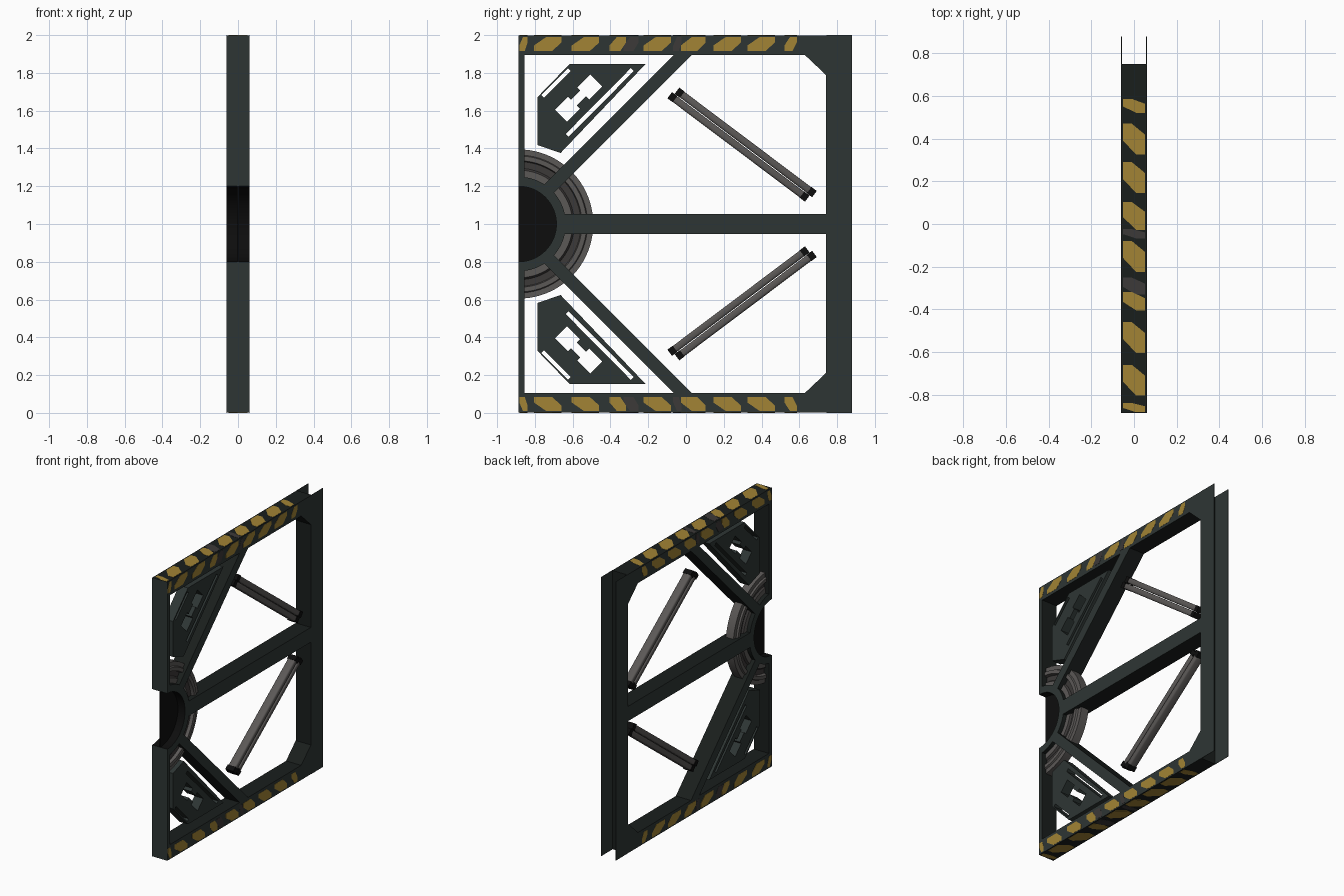
import bpy, bmesh, math
from mathutils import Matrix, Vector

if "Cube" in bpy.data.objects:
    bpy.data.objects.remove(bpy.data.objects["Cube"])

def material(name, rgb):
    m = bpy.data.materials.new(name)
    m.diffuse_color = (*rgb, 1)
    m.use_nodes = True
    m.node_tree.nodes["Principled BSDF"].inputs["Base Color"].default_value = m.diffuse_color
    return m

GREEN = material("dark green paint", (0.027, 0.036, 0.034))
SHADE = material("deep green edge", (0.010, 0.013, 0.012))
BLACK = material("black", (0.004, 0.004, 0.004))
YELLOW = material("hazard yellow", (0.36, 0.23, 0.035))
GREY = material("steel grey", (0.105, 0.098, 0.094))
DARK = material("dark steel", (0.045, 0.041, 0.040))

SIDE = Matrix(((0, 0, 1, 0), (1, 0, 0, 0), (0, 1, 0, 0), (0, 0, 0, 1)))   # drawn in (y, z)
FLAT = Matrix(((0, -1, 0, 0), (1, 0, 0, 0), (0, 0, 1, 0), (0, 0, 0, 1)))  # drawn in (y, -x)
HY, HZ = -0.886, 1.0   # hub centre

def finish(ob):
    bpy.ops.object.select_all(action='DESELECT')
    ob.select_set(True)
    bpy.context.view_layer.objects.active = ob
    bpy.ops.object.shade_smooth_by_angle(angle=math.radians(35))

def plate(name, loops, half, mat, offset=0.0, frame=SIDE, bevel=0.0):
    """Extrude a flat outline (first loop) with holes (other loops)."""
    cu = bpy.data.curves.new(name, 'CURVE')
    cu.dimensions = '2D'
    cu.fill_mode = 'BOTH'
    cu.extrude = half
    for pts in loops:
        s = cu.splines.new('POLY')
        s.points.add(len(pts) - 1)
        for p, (a, b) in zip(s.points, pts):
            p.co = (a, b, 0, 1)
        s.use_cyclic_u = True
    tmp = bpy.data.objects.new(name, cu)
    bpy.context.collection.objects.link(tmp)
    dg = bpy.context.evaluated_depsgraph_get()
    me = bpy.data.meshes.new_from_object(tmp.evaluated_get(dg))
    bpy.data.objects.remove(tmp)
    bm = bmesh.new()
    bm.from_mesh(me)
    bmesh.ops.remove_doubles(bm, verts=bm.verts, dist=1e-5)
    bmesh.ops.dissolve_limit(bm, angle_limit=0.01, verts=bm.verts, edges=bm.edges) if bevel else None
    if bevel:
        bmesh.ops.bevel(bm, geom=list(bm.edges), offset=bevel, segments=3,
                        profile=0.5, affect='EDGES')
    bm.transform(frame @ Matrix.Translation((0, 0, offset)))
    bmesh.ops.recalc_face_normals(bm, faces=bm.faces)
    bm.to_mesh(me)
    bm.free()
    me.materials.clear()
    me.materials.append(mat)
    ob = bpy.data.objects.new(name, me)
    bpy.context.collection.objects.link(ob)
    finish(ob)
    return ob

def arc(r, a0, a1, n):
    return [(HY + r * math.cos(math.radians(a0 + (a1 - a0) * i / n)),
             HZ + r * math.sin(math.radians(a0 + (a1 - a0) * i / n))) for i in range(n + 1)]

def flip(pts, down):
    return [(y, 2 - z) for y, z in pts] if down else pts

def bar(c, d, length, width):
    """Rectangle centred on c running along d."""
    c, d = Vector(c), Vector(d).normalized()
    n = Vector((-d.y, d.x))
    return [tuple(c + d * a * length / 2 + n * b * width / 2)
            for a, b in ((-1, -1), (1, -1), (1, 1), (-1, 1))]

# main frame with four windows and the half-round hub opening
outline = [(HY, 0.001), (0.75, 0.001), (0.75, 1.999), (HY, 1.999)] + arc(0.2, 90, -90, 32)
big = arc(0.25, 12.2, 41.6, 8) + [(0.029, 1.894), (0.63, 1.894), (0.74, 1.79), (0.74, 1.053)]
small = arc(0.25, 57.1, 82.6, 8) + [(-0.066, 1.894), (-0.854, 1.894)]
small = arc(0.25, 57.1, 82.6, 8) + [(-0.854, 1.894), (-0.066, 1.894)]
frame = plate("gate_frame", [outline] + [flip(w, d) for w in (big, small) for d in (0, 1)], 0.06, GREEN)
frame.data.materials.append(SHADE)
frame.data.materials.append(BLACK)
for f in frame.data.polygons:
    c = f.center
    if abs(f.normal.x) < 0.5:
        if math.hypot(c.y - HY, c.z - HZ) < 0.21:
            f.material_index = 2
        elif not (f.normal.y < -0.9 and c.y < -0.88):
            f.material_index = 1

# open rear channel: two thin skins
for s in (-1, 1):
    plate("rear_skin", [[(0.745, 0), (0.88, 0), (0.88, 2), (0.745, 2)]], 0.0015, GREEN, s * 0.0585)

# black hub web
plate("hub_web", [arc(0.202, -90, 90, 32)], 0.004, BLACK)

# stepped steel ring around the hub
half = [(0.24, 0.032), (0.285, 0.032), (0.295, 0.02), (0.33, 0.02),
        (0.335, 0.042), (0.36, 0.042), (0.365, 0.03), (0.395, 0.03)]
prof = half + [(r, -x) for r, x in reversed(half)]
bm = bmesh.new()
rows = []
for i in range(41):
    a = math.radians(-86 + 172 * i / 40)
    rows.append([bm.verts.new((x, HY + r * math.cos(a), HZ + r * math.sin(a))) for r, x in prof])
for p, q in zip(rows, rows[1:]):
    for k in range(len(prof)):
        j = (k + 1) % len(prof)
        f = bm.faces.new((p[k], p[j], q[j], q[k]))
        if k in (1, 2, 12, 13):
            f.material_index = 1
bm.faces.new(rows[0])
bm.faces.new(rows[-1])
bmesh.ops.recalc_face_normals(bm, faces=bm.faces)
me = bpy.data.meshes.new("hub_ring")
bm.to_mesh(me)
bm.free()
me.materials.append(GREY)
me.materials.append(DARK)
ring = bpy.data.objects.new("hub_ring", me)
bpy.context.collection.objects.link(ring)
finish(ring)

# pierced corner panels
panel = [(-0.616, 1.847), (-0.214, 1.847), (-0.664, 1.376), (-0.786, 1.418), (-0.786, 1.672)]
slot_a = bar((-0.688, 1.746), (1, 1), 0.2, 0.02)
slot_b = bar((-0.457, 1.643), (1, 1.01), 0.49, 0.022)
hole = []
for u, v in ((-.132, -.045), (-.035, -.045), (-.035, -.022), (.035, -.022), (.035, -.045), (.132, -.045),
             (.132, .045), (.035, .045), (.035, .022), (-.035, .022), (-.035, .045), (-.132, .045)):
    hole.append((-0.569 + (u - v) * 0.7071, 1.667 + (u + v) * 0.7071))

for d in (0, 1):
    plate("corner_panel", [flip(p, d) for p in (panel, slot_a, slot_b, hole)], 0.035, GREEN)
    # dark latch tabs in the panel opening
    for s in (-1, 1):
        tab = bar((-0.569 - s * 0.026, 1.667 + s * 0.026), (1, 1), 0.06, 0.02)
        plate("panel_tab", [flip(tab, d)], 0.03, BLACK)
    # twin diagonal rails with dark end caps
    run = Vector((0.725, -0.545)).normalized()
    nor = Vector((-run.y, run.x))
    for s in (-1, 1):
        c = Vector((0.297, 1.42)) + nor * s * 0.021 + run * s * 0.008
        plate("rail", [flip(bar(c, run, 0.90, 0.038), d)], 0.03, GREY, bevel=0.012)
        for e in (-1, 1):
            plate("rail_cap", [flip(bar(c + run * e * 0.438, run, 0.035, 0.041), d)], 0.032, BLACK)

# hazard stripes on the sides, top and bottom of the bars
shape = ((-.075, 0), (.02, 0), (.07, .045), (.07, .075), (-.01, .075), (-.075, .03))
stripes = [(-0.86, 0.3), (-0.73, 1), (-0.53, 1), (-0.36, 0.6), (-0.15, 1),
           (0.04, 0.9), (0.22, 1), (0.40, 1), (0.555, 0.45)]
marks = [(y, k, YELLOW) for y, k in stripes] + [(-0.29, 0.55, DARK), (-0.045, 0.3, DARK)]
for y, k, mat in marks:
    for d in (0, 1):
        pts = flip([(y + a * k, 1.915 + b) for a, b in shape], d)
        for s in (-1, 1):
            plate("side_stripe", [pts], 0.0008, mat, s * 0.0602)
        top = [(y + a * k, (b - 0.0375) * 1.35) for a, b in shape]
        plate("edge_stripe", [top], 0.0008, mat, 0.0008 if d else 1.9992, FLAT)
